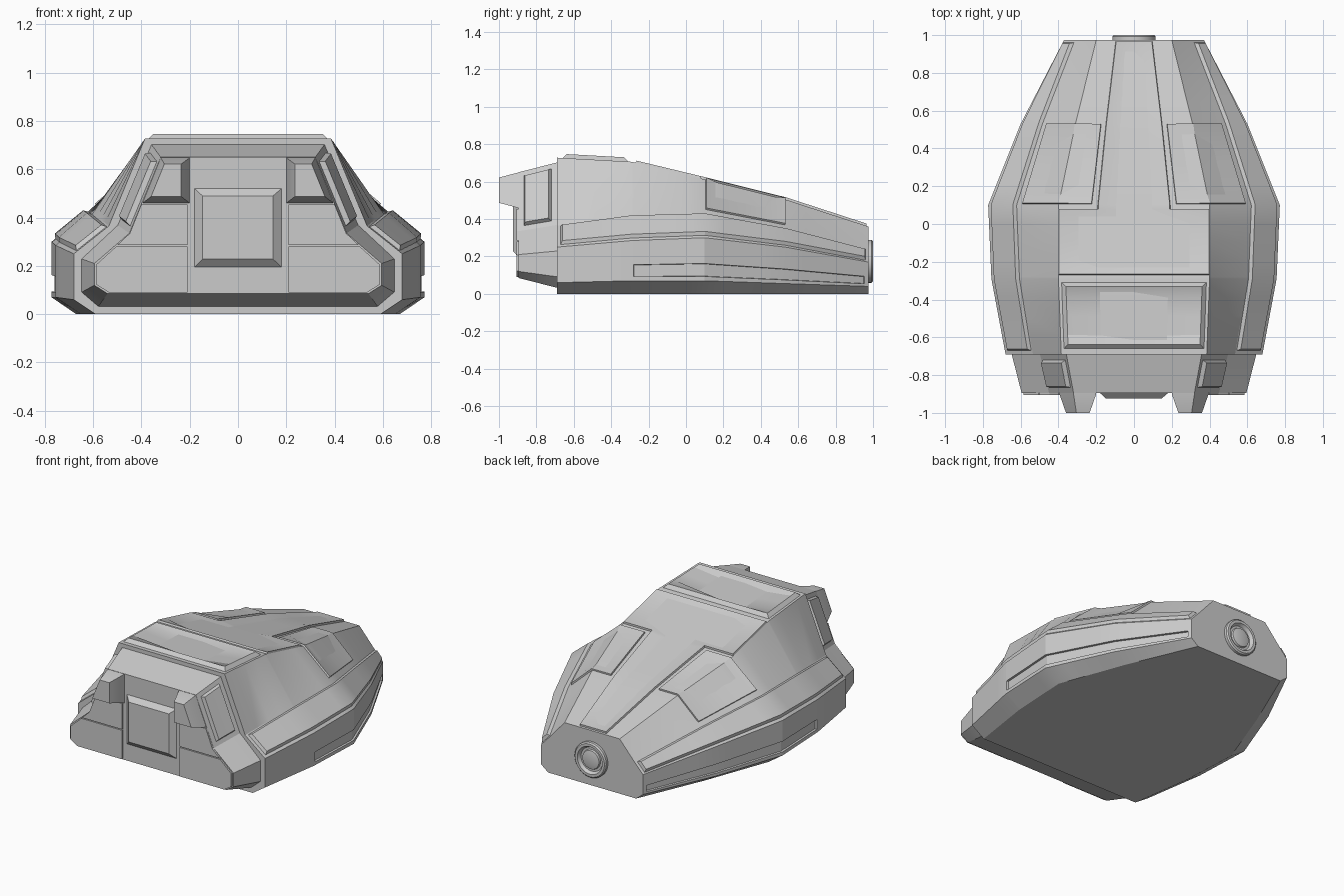
import bpy, bmesh, math
from mathutils import Vector

if "Cube" in bpy.data.objects:
    bpy.data.objects.remove(bpy.data.objects["Cube"])

# half cross-sections by y: bottom edge, lower chine, upper chine, shoulder, roof edge (x, z)
HULL = {
    -0.69: [(.59, 0), (.68, .06), (.68, .25), (.535, .365), (.385, .728)],
    -0.29: [(.65, 0), (.755, .07), (.755, .285), (.60, .42), (.40, .706)],
    0.10: [(.67, 0), (.772, .07), (.772, .30), (.615, .43), (.40, .612)],
    0.53: [(.51, 0), (.60, .055), (.60, .25), (.48, .35), (.31, .505)],
    0.975: [(.32, 0), (.37, .04), (.37, .17), (.31, .235), (.20, .36)],
}
CAP = {
    -0.895: [(.54, .085), (.595, .12), (.595, .21), (.45, .335), (.32, .65)],
    -0.68: [(.58, .03), (.65, .09), (.65, .23), (.50, .37), (.36, .705)],
}


def surf(S, s, y):
    """Point on a skinned body: s runs 0..10 round the section, 5 = centre of roof."""
    sign = 1 if s <= 5 else -1
    s = min(s, 10 - s)
    ys = sorted(S)
    k = max(i for i in range(len(ys) - 1) if i == 0 or ys[i] <= y)
    t = (y - ys[k]) / (ys[k + 1] - ys[k])
    pts = [Vector(a).lerp(Vector(b), t) for a, b in zip(S[ys[k]], S[ys[k + 1]])]
    pts.append(Vector((0, pts[-1].y)))
    i = min(int(s), 4)
    p = pts[i].lerp(pts[i + 1], s - i)
    return Vector((sign * p.x, y, p.y))


def stations(S, y0, y1, extra=()):
    ys = sorted(S)
    mids = [a + (b - a) * k / 4 for a, b in zip(ys, ys[1:]) for k in range(4)]
    inner = [y for y in list(extra) + mids if y0 + .01 < y < y1 - .01]
    return sorted(set([y0, y1] + inner))


def finish(name, bm, mirror=False, angle=22):
    me = bpy.data.meshes.new(name)
    bm.to_mesh(me)
    bm.free()
    ob = bpy.data.objects.new(name, me)
    bpy.context.collection.objects.link(ob)
    if mirror:
        ob.modifiers.new("Mirror", "MIRROR").use_mirror_merge = False
    bpy.ops.object.select_all(action='DESELECT')
    ob.select_set(True)
    bpy.context.view_layer.objects.active = ob
    bpy.ops.object.shade_smooth_by_angle(angle=math.radians(angle))
    return ob


def body(name, S, groove=None):
    """Closed skin through the sections, with an optional recessed side groove."""
    bm = bmesh.new()
    ss = list(range(11))
    g0, g1, y0, y1 = groove or (0, 0, 0, 0)
    if groove:
        ss = sorted(ss + [g0, g1, 10 - g0, 10 - g1])
    ys = stations(S, min(S), max(S), (y0, y1) if groove else ())
    rows = [[bm.verts.new(surf(S, s, y)) for s in ss] for y in ys]
    n, sunk = len(ss), []
    for j in range(len(ys) - 1):
        for i in range(n):
            k = (i + 1) % n
            f = bm.faces.new((rows[j][i], rows[j][k], rows[j + 1][k], rows[j + 1][i]))
            mid = (ss[i] + ss[k]) / 2
            if groove and k and g0 < min(mid, 10 - mid) < g1 and y0 < (ys[j] + ys[j + 1]) / 2 < y1:
                sunk.append(f)
    bm.faces.new(rows[0])
    bm.faces.new(rows[-1])
    bmesh.ops.recalc_face_normals(bm, faces=bm.faces)
    if sunk:
        bmesh.ops.inset_region(bm, faces=sunk, thickness=.002, depth=-.012, use_even_offset=True)
    return finish(name, bm)


def plate(name, S, patches, lift, rim, mirror=False):
    """Raised panel following a body; each patch is (y0, y1, section breaks)."""
    bm = bmesh.new()
    for y0, y1, ss in patches:
        rows = [[bm.verts.new(surf(S, s, y)) for s in ss] for y in stations(S, y0, y1)]
        for a, b in zip(rows, rows[1:]):
            for i in range(len(ss) - 1):
                bm.faces.new((a[i], a[i + 1], b[i + 1], b[i]))
    bmesh.ops.remove_doubles(bm, verts=bm.verts, dist=1e-4)
    for f in bm.faces:
        f.normal_update()
        c = f.calc_center_median()
        if f.normal.dot(c - Vector((0, c.y, .1))) < 0:
            f.normal_flip()
    bmesh.ops.inset_region(bm, faces=bm.faces[:], thickness=rim, depth=lift,
                           use_boundary=True, use_even_offset=True)
    return finish(name, bm, mirror)


def block(name, rings, mirror=False):
    """Solid lofted through (y, [(x, z)...]) outlines."""
    bm = bmesh.new()
    loops = [[bm.verts.new((x, y, z)) for x, z in pts] for y, pts in rings]
    for a, b in zip(loops, loops[1:]):
        for i in range(len(a)):
            k = (i + 1) % len(a)
            bm.faces.new((a[i], a[k], b[k], b[i]))
    bm.faces.new(loops[0])
    bm.faces.new(loops[-1])
    bmesh.ops.recalc_face_normals(bm, faces=bm.faces)
    return finish(name, bm, mirror)


def rect(x0, x1, z0, z1):
    return [(x0, z0), (x1, z0), (x1, z1), (x0, z1)]


# main bodies
body("hull", HULL, groove=(1.1, 1.4, -.28, .955))
body("front_cap", CAP)

# hull panels
plate("front_roof_plate", HULL, [(-.66, -.31, [4.04, 5, 5.96])], .022, .022)
plate("rear_roof_plate", HULL, [(-.27, .08, [4, 4.52, 5, 5.48, 6]),
                                (.08, .965, [4.52, 5, 5.48])], .012, .003)
plate("flank_plate", HULL, [(.105, .53, [3.12, 4, 4.44])], .010, .002, True)
plate("side_band", HULL, [(-.67, .96, [2.1, 2.96])], .017, .012, True)

# front cap details
plate("cap_side_plate", CAP, [(-.865, -.72, [3.08, 3.92])], .022, .010, True)
block("front_prong", [
    (-.85, [(.20, .46), (.395, .46), (.325, .65), (.20, .65)]),
    (-.90, [(.20, .46), (.395, .46), (.32, .648), (.20, .648)]),
    (-1.0, [(.235, .487), (.36, .487), (.305, .622), (.235, .622)])], True)
block("front_panel", [
    (-.88, rect(-.18, .18, .195, .52)),
    (-.895, rect(-.18, .18, .195, .52)),
    (-.925, rect(-.147, .145, .228, .49))])
wing = [(.21, .09), (.535, .09), (.585, .122), (.585, .207), (.505, .28), (.21, .28)]
upper = [(.21, .286), (.50, .286), (.448, .335), (.40, .455), (.21, .455)]
for name, outline in (("lower_front_plate", wing), ("upper_front_plate", upper)):
    block(name, [(-.88, outline), (-.906, outline)], True)

# rear port: turned ring with a domed centre
bm = bmesh.new()
prof = [(.115, .96), (.115, .992), (.107, 1), (.09, 1), (.078, .979), (.064, .979),
        (.06, .99), (.035, .996)]
N = 40
rings = [[bm.verts.new((r * math.cos(2 * math.pi * i / N), y,
                        .174 + r * math.sin(2 * math.pi * i / N))) for i in range(N)]
         for r, y in prof]
for a, b in zip(rings, rings[1:]):
    for i in range(N):
        bm.faces.new((a[i], a[(i + 1) % N], b[(i + 1) % N], b[i]))
bm.faces.new(rings[0])
bm.faces.new(rings[-1])
bmesh.ops.recalc_face_normals(bm, faces=bm.faces)
finish("rear_port", bm, angle=30)
